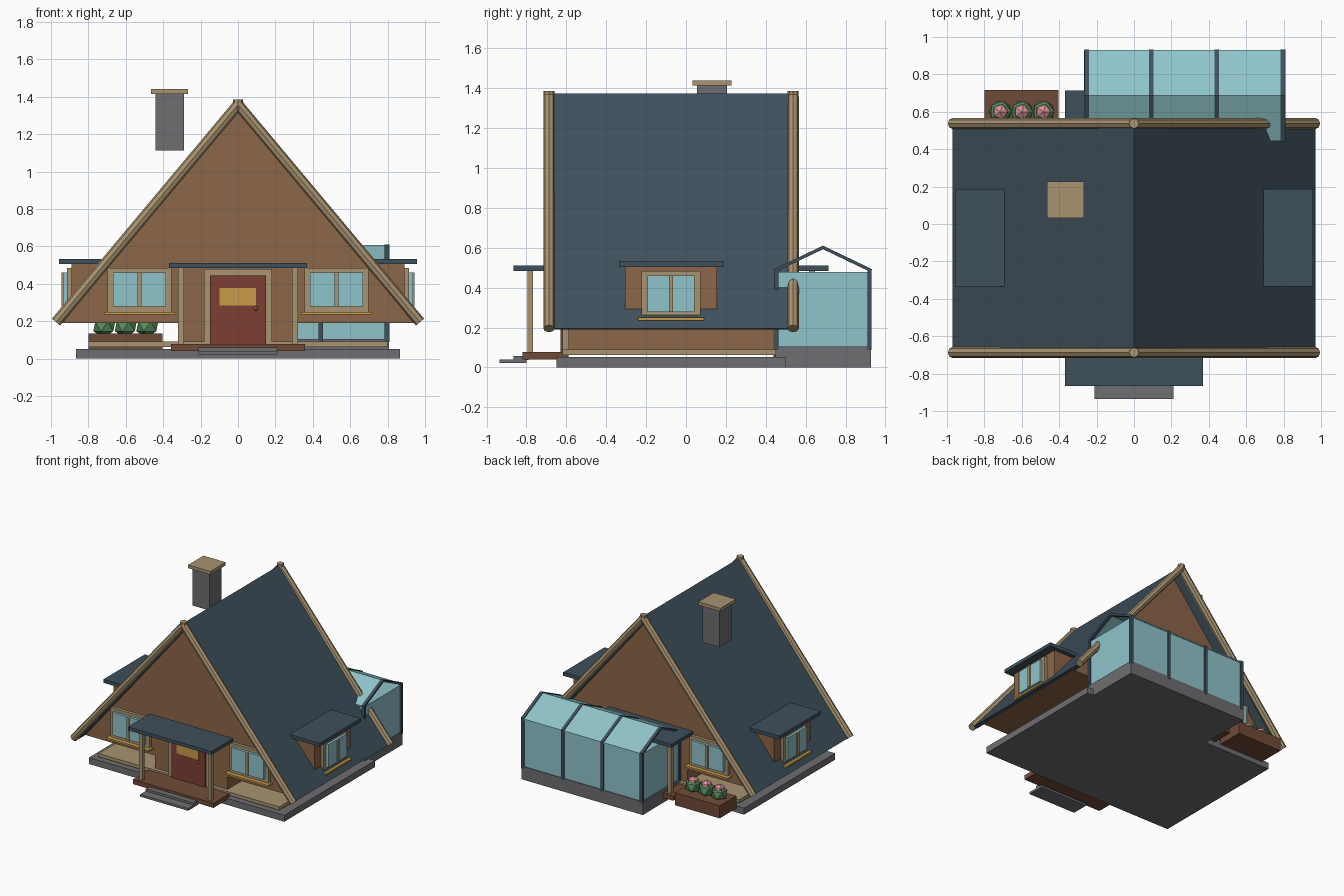
import bpy, bmesh, math
from mathutils import Vector

if "Cube" in bpy.data.objects:
    bpy.data.objects.remove(bpy.data.objects["Cube"])


def mat(name, r, g, b):
    m = bpy.data.materials.new(name)
    m.diffuse_color = [((c / 255 + 0.055) / 1.055) ** 2.4 for c in (r, g, b)] + [1]
    m.use_nodes = True
    m.node_tree.nodes["Principled BSDF"].inputs["Base Color"].default_value = m.diffuse_color
    return m


WALL = mat("brown timber", 140, 102, 72)
SLATE = mat("slate blue", 63, 80, 92)
TRIM = mat("tan trim", 168, 147, 112)
GLASS = mat("teal glass", 143, 196, 202)
STONE = mat("grey stone", 110, 110, 114)
DOOR = mat("red door", 124, 62, 52)
GOLD = mat("gold", 200, 155, 72)
DECK = mat("dark deck wood", 112, 75, 55)
LEAF = mat("leaf green", 88, 142, 94)
PINK = mat("pink petals", 215, 145, 150)

YC = -0.075                      # house is symmetric front to back about this y


def finish(name, bm, material):
    bmesh.ops.recalc_face_normals(bm, faces=bm.faces)
    me = bpy.data.meshes.new(name)
    bm.to_mesh(me)
    bm.free()
    me.materials.append(material)
    ob = bpy.data.objects.new(name, me)
    bpy.context.collection.objects.link(ob)
    return ob


def box(name, material, x, y, z):
    """Box from three (min, max) ranges, given in either order."""
    bm = bmesh.new()
    bmesh.ops.create_cube(bm, size=1)
    for v in bm.verts:
        v.co = [(r[0] + r[1]) / 2 + c * abs(r[1] - r[0]) for c, r in zip(v.co, (x, y, z))]
    return finish(name, bm, material)


def prism(name, material, pts, axis, a, b):
    """Extrude a closed outline along x or y; pts are (other axis, z)."""
    bm = bmesh.new()
    put = (lambda p, t: (t, p[0], p[1])) if axis == "x" else (lambda p, t: (p[0], t, p[1]))
    f = bm.faces.new([bm.verts.new(put(p, a)) for p in pts])
    new = bmesh.ops.extrude_face_region(bm, geom=[f])["geom"]
    off = Vector(put((0, 0), b - a))
    bmesh.ops.translate(bm, vec=off, verts=[g for g in new if isinstance(g, bmesh.types.BMVert)])
    return finish(name, bm, material)


def rod(name, material, p, q, r, sides=8):
    """Straight rod between two points."""
    p, q = Vector(p), Vector(q)
    d = q - p
    bm = bmesh.new()
    bmesh.ops.create_cone(bm, cap_ends=True, segments=sides, radius1=r, radius2=r, depth=d.length)
    bmesh.ops.rotate(bm, matrix=d.to_track_quat("Z", "Y").to_matrix(), verts=bm.verts)
    bmesh.ops.translate(bm, vec=(p + q) / 2, verts=bm.verts)
    return finish(name, bm, material)


def ball(name, material, c, r, zscale=1.0):
    bm = bmesh.new()
    bmesh.ops.create_icosphere(bm, subdivisions=1, radius=r)
    for v in bm.verts:
        v.co.z *= zscale
    bmesh.ops.translate(bm, vec=c, verts=bm.verts)
    return finish(name, bm, material)


def window(name, place, c, half, glass_half):
    """Window on a wall; place(u range, depth range) returns x and y ranges."""
    def part(n, m, u, d, z):
        box(f"{name}_{n}", m, *place((c + u[0], c + u[1]), d), z)
    part("frame", TRIM, (-half, half), (0, 0.025), (0.245, 0.485))
    part("glass", GLASS, (-glass_half, glass_half), (0.01, 0.045), (0.278, 0.46))
    part("mullion", TRIM, (-0.011, 0.011), (0.02, 0.054), (0.278, 0.46))
    part("sill", GOLD, (-half - 0.018, half + 0.018), (0, 0.058), (0.236, 0.25))


# Foundation, floor and core
box("foundation", STONE, (-0.865, 0.865), (-0.65, 0.50), (0, 0.052))
box("floor_plate", TRIM, (-0.80, 0.80), (-0.62, 0.47), (0.063, 0.09))
box("core_wall", WALL, (-0.32, 0.32), (-0.59, 0.44), (0.085, 0.25))

# Gable body and roof slopes
prism("gable_body", WALL, [(-0.945, 0.19), (0.945, 0.19), (0, 1.342)], "y", -0.59, 0.44)
for s, n in ((-1, "left"), (1, "right")):
    prism(f"{n}_roof_slope", SLATE,
          [(0, 1.375), (s * 0.97, 0.195), (s * 0.938, 0.19), (0, 1.333)], "y", -0.675, 0.525)
    # Barge beams
    for e, y in (("front", -0.687), ("back", 0.537)):
        rod(f"{e}_{n}_barge_beam", TRIM, (0, y, 1.358), (s * 0.973, y, 0.195), 0.0285)
    # Side dormer
    box(f"{n}_dormer", WALL, (s * 0.6, s * 0.89), (-0.305, 0.155), (0.25, 0.51))
    box(f"{n}_dormer_roof", SLATE, (s * 0.66, s * 0.957), (-0.335, 0.187), (0.505, 0.533))
    window(f"{n}_dormer_window",
           lambda u, d, s=s: ((s * (0.89 + d[0]), s * (0.89 + d[1])), u), YC, 0.147, 0.118)
for e, y in (("front", -0.687), ("back", 0.537)):
    rod(f"{e}_ridge_cap", TRIM, (0, y, 1.33), (0, y, 1.386), 0.027)

# Chimney
box("chimney", STONE, (-0.44, -0.29), (0.055, 0.205), (1.113, 1.42))
box("chimney_cap", TRIM, (-0.465, -0.268), (0.033, 0.227), (1.414, 1.44))

# Porch, door and windows at both ends
for s, e in ((-1, "front"), (1, "back")):
    def Y(a, b, s=s):            # distances outward from the end wall
        return (YC + s * (0.515 + a), YC + s * (0.515 + b))

    box(f"{e}_porch_deck", DECK, (-0.357, 0.357), Y(0, 0.23), (0.04, 0.077))
    box(f"{e}_upper_step", STONE, (-0.212, 0.212), Y(0.2, 0.275), (0.038, 0.058))
    box(f"{e}_lower_step", STONE, (-0.212, 0.212), Y(0.21, 0.345), (0.022, 0.04))
    box(f"{e}_canopy", SLATE, (-0.37, 0.37), Y(0, 0.275), (0.485, 0.512))
    for sx in (-1, 1):
        box(f"{e}_porch_post", TRIM, (sx * 0.29, sx * 0.32), Y(0.178, 0.206), (0.07, 0.49))
        box(f"{e}_door_jamb", TRIM, (sx * 0.148, sx * 0.183), Y(0, 0.03), (0.077, 0.478))
        window(f"{e}_window", lambda u, d, Y=Y: (u, Y(*d)), sx * 0.527, 0.172, 0.142)
    box(f"{e}_door_lintel", TRIM, (-0.15, 0.15), Y(0, 0.03), (0.442, 0.478))
    box(f"{e}_door", DOOR, (-0.15, 0.15), Y(0, 0.04), (0.077, 0.443))
    box(f"{e}_door_pane", GOLD, (-0.1, 0.097), Y(0.035, 0.047), (0.285, 0.378))
    y = Y(0.05, 0)[0]
    ball(f"{e}_door_knob", GOLD, (0.097, y, 0.267), 0.013)

# Greenhouse
box("greenhouse_base", STONE, (-0.267, 0.808), (0.45, 0.928), (0, 0.105))
box("greenhouse_glass", GLASS, (-0.255, 0.80), (0.46, 0.922), (0.10, 0.48))
MID = 0.687
for s, n in ((-1, "inner"), (1, "outer")):
    prism(f"greenhouse_{n}_roof", GLASS,
          [(MID, 0.606), (MID + s * 0.242, 0.488), (MID + s * 0.242, 0.478), (MID, 0.596)],
          "x", -0.255, 0.80)
    for x in (-0.253, 0.092, 0.443, 0.797):
        y = MID + s * 0.233
        box(f"greenhouse_{n}_post", SLATE, (x - 0.0125, x + 0.0125), (y - 0.0105, y + 0.0105), (0.088, 0.487))
        prism(f"greenhouse_{n}_rafter", SLATE,
              [(MID, 0.611), (MID + s * 0.246, 0.493), (MID + s * 0.24, 0.478), (MID, 0.593)],
              "x", x - 0.0125, x + 0.0125)

# Flower planter behind the house
box("planter", DECK, (-0.80, -0.403), (0.505, 0.716), (0.035, 0.135))
for x in (-0.715, -0.6, -0.485):
    ball("bush", LEAF, (x, 0.60, 0.172), 0.066, 0.9)
    ball("flower", PINK, (x, 0.60, 0.208), 0.045, 0.8)
